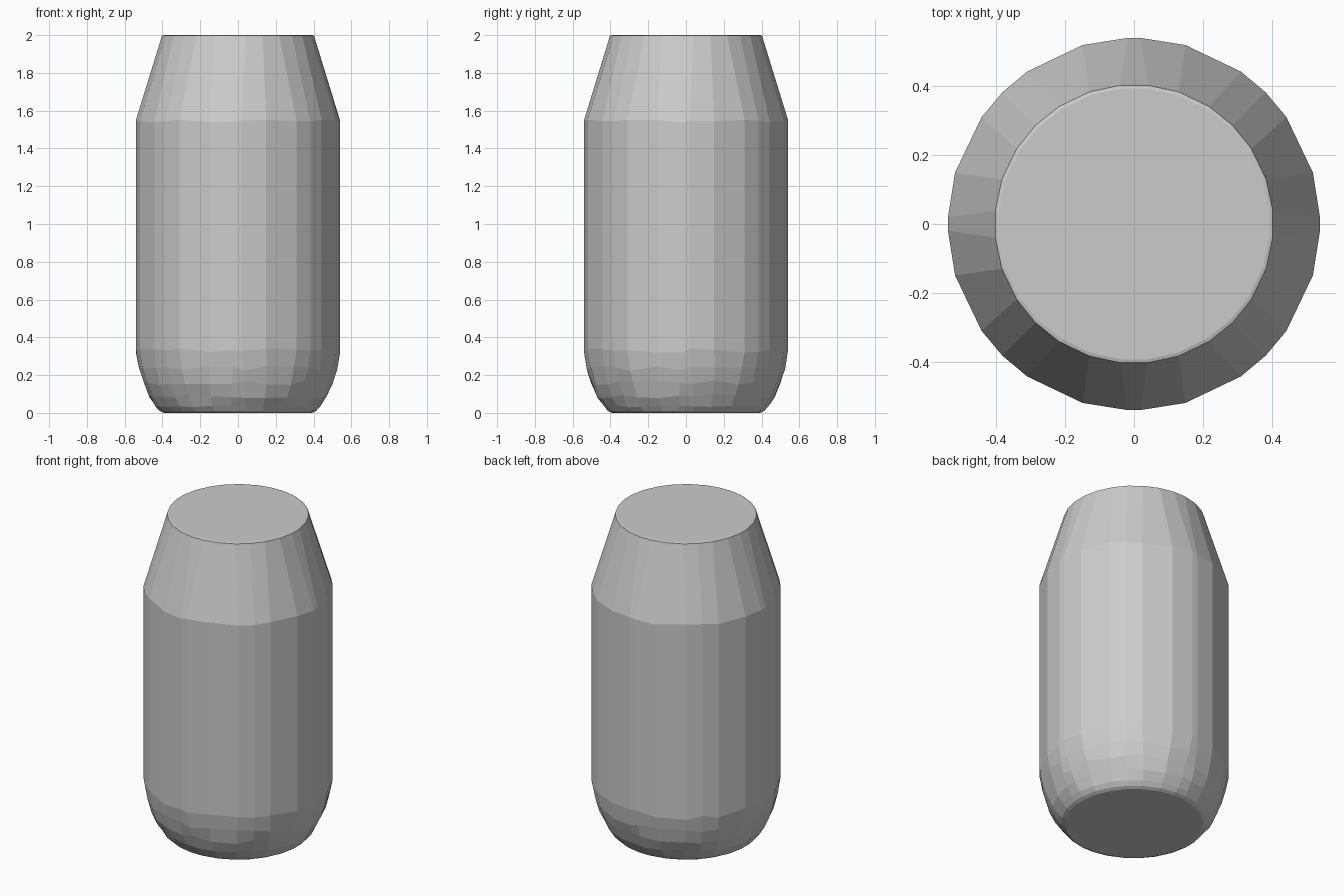
import bpy, bmesh, random
from math import radians, cos, sin

if "Cube" in bpy.data.objects:
    bpy.data.objects.remove(bpy.data.objects["Cube"])

random.seed(4)
# Uneven facet angles, repeated in each quadrant
body_angles = [q * 90 + a for q in range(4) for a in (2, 16, 35, 45, 55, 74, 88)]
N = len(body_angles)
even_angles = [(i + 0.5) * 360 / N for i in range(N)]

# Profile: radius, height, evenness of facets (0 = body facets), wobble
profile = [
    (0.395, 0.0, 0.8, 0),
    (0.415, 0.01, 0.7, 0),
    (0.437, 0.035, 0.6, 0.005),
    (0.470, 0.09, 0.5, 0.012),
    (0.502, 0.16, 0.4, 0.012),
    (0.525, 0.235, 0.2, 0.012),
    (0.541, 0.33, 0.0, 0.012),
    (0.541, 1.545, 0.0, 0.008),
    (0.408, 1.985, 0.8, 0),
    (0.405, 1.997, 0.8, 0),
    (0.395, 2.0, 0.8, 0),
]

# Can body: stacked rings with flat base and lid
bm = bmesh.new()
rings = []
for r, z, even, wob in profile:
    ring = []
    for a, b in zip(body_angles, even_angles):
        t = radians(a + (b - a) * even)
        ring.append(bm.verts.new((r * cos(t), r * sin(t), z + random.uniform(-wob, wob))))
    rings.append(ring)
for low, high in zip(rings, rings[1:]):
    for i in range(N):
        j = (i + 1) % N
        bm.faces.new((low[i], low[j], high[j], high[i]))
bm.faces.new(rings[0][::-1])
bm.faces.new(rings[-1])
bmesh.ops.recalc_face_normals(bm, faces=bm.faces[:])

mesh = bpy.data.meshes.new("can_body")
bm.to_mesh(mesh)
bm.free()
bpy.context.collection.objects.link(bpy.data.objects.new("can_body", mesh))
